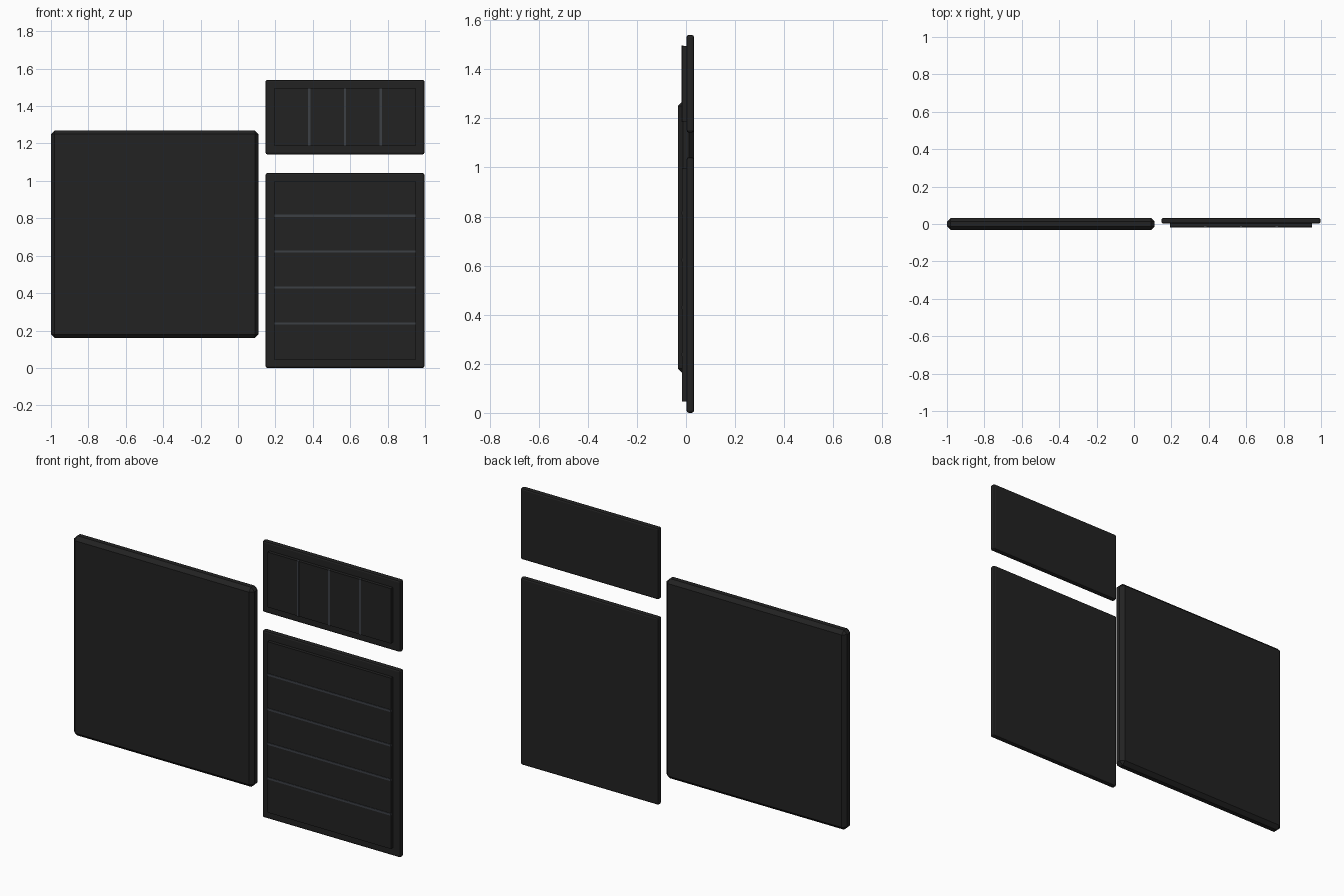
import bpy
import bmesh
from mathutils import Vector

cube = bpy.data.objects.get("Cube")
if cube:
    bpy.data.objects.remove(cube, do_unlink=True)


def material(name, rgb):
    mat = bpy.data.materials.new(name)
    mat.use_nodes = True
    mat.diffuse_color = (*rgb, 1)
    mat.node_tree.nodes["Principled BSDF"].inputs["Base Color"].default_value = (*rgb, 1)
    return mat


black = material("matte black", (0.016, 0.016, 0.016))
grey = material("slate grey", (0.045, 0.05, 0.06))


def box(name, low, high, mat, bevel=0, segments=1):
    """Box between two corners, with optional chamfered edges."""
    low, high = Vector(low), Vector(high)
    size, centre = high - low, (low + high) / 2
    bm = bmesh.new()
    bmesh.ops.create_cube(bm, size=1)
    for v in bm.verts:
        v.co = Vector(a * b for a, b in zip(v.co, size))
    if bevel:
        bmesh.ops.bevel(bm, geom=bm.edges[:], offset=bevel, segments=segments,
                        profile=0.5, affect='EDGES')
    mesh = bpy.data.meshes.new(name)
    bm.to_mesh(mesh)
    bm.free()
    mesh.materials.append(mat)
    obj = bpy.data.objects.new(name, mesh)
    obj.location = centre
    bpy.context.collection.objects.link(obj)
    return obj


# Large plain panel
box("large_panel", (-1, -0.033, 0.16), (0.11, 0.033, 1.27), black, 0.02)

# Two thin backing boards, each with a raised inset plate
LEFT, RIGHT, MARGIN = 0.147, 0.997, 0.046
for name, bottom, top in (("lower", 0, 1.042), ("upper", 1.142, 1.54)):
    box(name + "_board", (LEFT, 0.002, bottom), (RIGHT, 0.033, top), black, 0.01, 2)
    box(name + "_plate", (LEFT + MARGIN, -0.016, bottom + MARGIN),
        (RIGHT - MARGIN, 0.01, top - MARGIN), black)

# Horizontal dividers on the lower plate
for i in range(4):
    z = 0.238 + i * 0.192
    box(f"horizontal_divider_{i + 1}", (LEFT + MARGIN, -0.019, z - 0.006),
        (RIGHT - MARGIN, -0.01, z + 0.006), grey)

# Vertical dividers on the upper plate
for i in range(3):
    x = 0.381 + i * 0.191
    box(f"vertical_divider_{i + 1}", (x - 0.006, -0.019, 1.186),
        (x + 0.006, -0.01, 1.496), grey)
